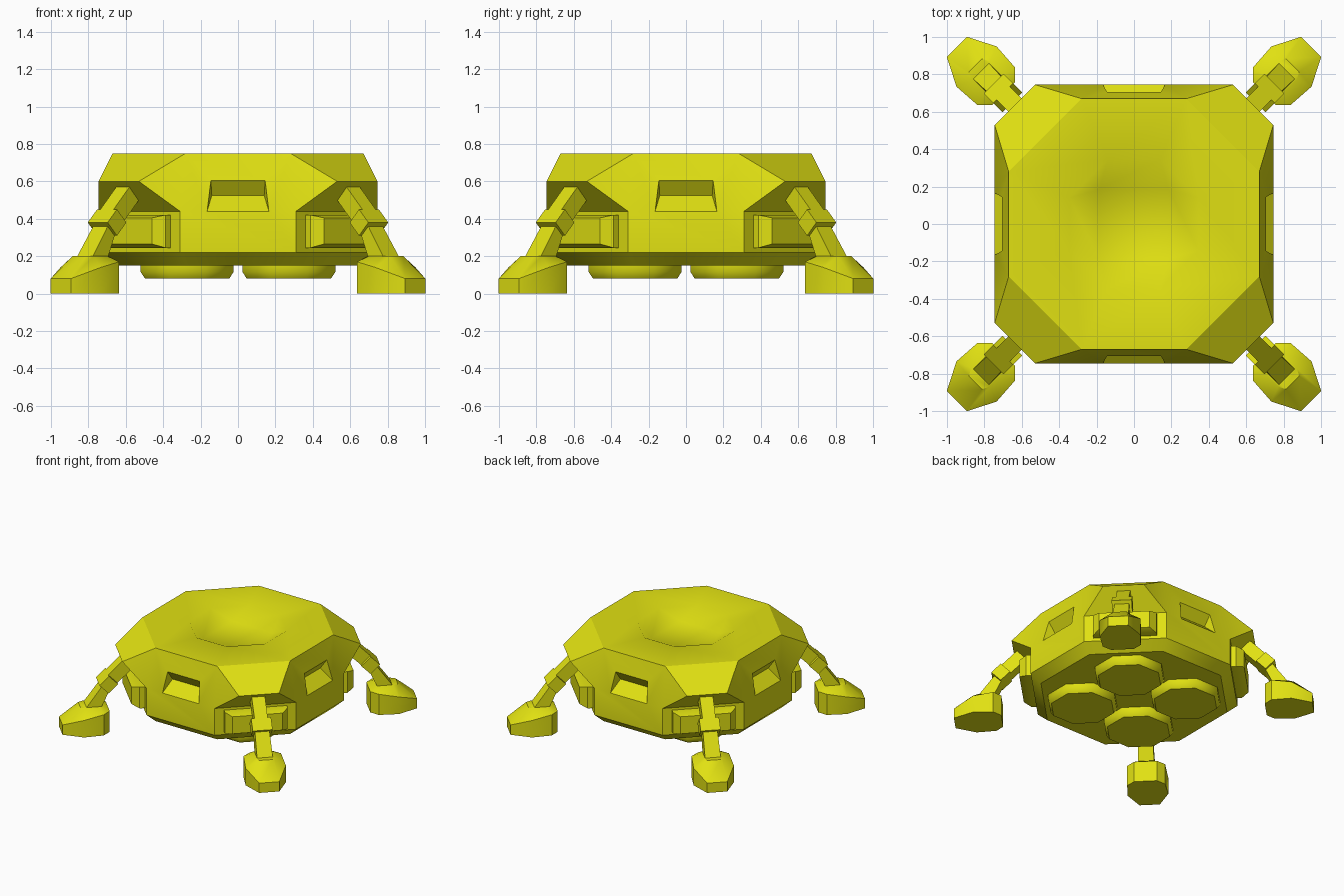
import bpy, bmesh, math
from mathutils import Vector, Matrix

cube = bpy.data.objects.get("Cube")
if cube:
    bpy.data.objects.remove(cube, do_unlink=True)

yellow = bpy.data.materials.new("yellow paint")
yellow.use_nodes = True
yellow.diffuse_color = (0.75, 0.75, 0.006, 1)
yellow.node_tree.nodes["Principled BSDF"].inputs["Base Color"].default_value = (0.75, 0.75, 0.006, 1)


def finish(bm, name, angle, turn=0):
    """Clean up the mesh, make the object, shade it by angle."""
    bmesh.ops.remove_doubles(bm, verts=bm.verts, dist=0.0005)
    bmesh.ops.recalc_face_normals(bm, faces=bm.faces)
    bmesh.ops.rotate(bm, verts=bm.verts, cent=(0, 0, 0), matrix=Matrix.Rotation(turn, 3, 'Z'))
    mesh = bpy.data.meshes.new(name)
    bm.to_mesh(mesh)
    bm.free()
    mesh.materials.append(yellow)
    ob = bpy.data.objects.new(name, mesh)
    bpy.context.collection.objects.link(ob)
    bpy.ops.object.select_all(action='DESELECT')
    ob.select_set(True)
    bpy.context.view_layer.objects.active = ob
    bpy.ops.object.shade_smooth_by_angle(angle=math.radians(angle))
    return ob


def face(bm, points):
    bm.faces.new([bm.verts.new(p) for p in points])


def loft(bm, rings):
    """Skin equal-length rings and cap both ends."""
    loops = [[bm.verts.new(p) for p in ring] for ring in rings]
    n = len(loops[0])
    for a, b in zip(loops, loops[1:]):
        for i in range(n):
            bm.faces.new((a[i], a[(i + 1) % n], b[(i + 1) % n], b[i]))
    bm.faces.new(loops[0])
    bm.faces.new(loops[-1])


def rect(r, t, z0, z1):
    """Upright rectangle at distance r from the centre."""
    return [(r, -t, z0), (r, t, z0), (r, t, z1), (r, -t, z1)]


# Body: one side and one corner, turned four times
side = {
    "rim": (0.67, 0.28, 0.75),
    "shoulder": (0.745, 0.53, 0.60),
    "crease": (0.745, 0.31, 0.44),
    "low": (0.745, 0.31, 0.22),
    "base": (0.67, 0.28, 0.15),
    "win_top": (0.706, 0.145, 0.605),
    "win_low": (0.745, 0.165, 0.44),
    "win_deep": (0.65, 0.14, 0.525),
    "crater": (0.345, 0.14, 0.75),
    "floor": (0.185, 0.185, 0.67),
}
body = bmesh.new()
for k in range(4):
    here = Matrix.Rotation(k * math.pi / 2, 3, 'Z')
    after = Matrix.Rotation((k + 1) * math.pi / 2, 3, 'Z')

    def left(n):
        return here @ Vector(side[n])

    def right(n):
        x, y, z = side[n]
        return here @ Vector((x, -y, z))

    def nxt(n):
        x, y, z = side[n]
        return after @ Vector((x, -y, z))

    # Bands across the side, including the window recess
    for a, b in (("rim", "win_top"), ("win_top", "win_deep"), ("win_deep", "win_low"),
                 ("low", "base"), ("rim", "crater"), ("crater", "floor")):
        face(body, (right(a), left(a), left(b), right(b)))
    face(body, [right(n) for n in ("low", "crease", "win_low")]
         + [left(n) for n in ("win_low", "crease", "low")])
    for p in (left, right):
        face(body, [p(n) for n in ("rim", "crease", "shoulder")])
        face(body, [p(n) for n in ("rim", "crease", "win_low", "win_top")])
        face(body, [p(n) for n in ("win_top", "win_low", "win_deep")])
    # Bands across the corner
    for a, b in (("crater", "rim"), ("rim", "shoulder"), ("shoulder", "crease"),
                 ("crease", "low"), ("low", "base")):
        face(body, (left(a), nxt(a), nxt(b), left(b)))
    face(body, (left("crater"), nxt("crater"), left("floor")))
turns = [Matrix.Rotation(k * math.pi / 2, 3, 'Z') for k in range(4)]
face(body, [m @ Vector(side["floor"]) for m in turns])
bx, by, bz = side["base"]
face(body, [m @ Vector((bx, s * by, bz)) for m in turns for s in (-1, 1)])
finish(body, "body", 32)


# Four octagonal pods under the body
def octagon(cx, cy, half, z):
    rad = half / math.cos(math.pi / 8)
    return [(cx + rad * math.cos((i + 0.5) * math.pi / 4),
             cy + rad * math.sin((i + 0.5) * math.pi / 4), z) for i in range(8)]


for sx, x_name in ((-1, "right"), (1, "left")):
    for sy, y_name in ((-1, "front"), (1, "back")):
        pod = bmesh.new()
        cx, cy = 0.272 * sx, 0.272 * sy
        loft(pod, [octagon(cx, cy, 0.248, 0.16), octagon(cx, cy, 0.248, 0.115),
                   octagon(cx, cy, 0.225, 0.08)])
        finish(pod, y_name + "_" + x_name + "_pod", 50)


def tilted_box(bm, r, z, length, t, thick):
    """Box whose long axis runs outward and down at 45 degrees."""
    m = (Matrix.Translation((r, 0, z)) @ Matrix.Rotation(math.pi / 4, 4, 'Y')
         @ Matrix.Diagonal((length, t, thick, 1)))
    bmesh.ops.create_cube(bm, size=1, matrix=m)


# Corner blocks and legs, built along +x and turned onto each diagonal
foot_half = ((1.34, 0.076, 0.08), (1.19, 0.152, 0.14), (1.04, 0.142, 0.17), (0.985, 0.085, 0.17))
foot_ring = list(foot_half) + [(r, -t, z) for r, t, z in reversed(foot_half)]
ankle_half = ((1.20, 0.05), (1.16, 0.07), (1.06, 0.07), (1.03, 0.05))
ankle_ring = list(ankle_half) + [(r, -t) for r, t in reversed(ankle_half)]
for k, corner in enumerate(("back_left", "back_right", "front_right", "front_left")):
    turn = math.pi / 4 + k * math.pi / 2

    block = bmesh.new()
    loft(block, [rect(0.73, 0.237, 0.245, 0.42), rect(0.785, 0.237, 0.245, 0.42),
                 rect(0.84, 0.19, 0.265, 0.405)])
    finish(block, corner + "_hip_block", 30, turn)

    arm = bmesh.new()
    tilted_box(arm, 0.89, 0.48, 0.26, 0.10, 0.10)
    finish(arm, corner + "_upper_leg", 30, turn)

    knee = bmesh.new()
    tilted_box(knee, 0.99, 0.38, 0.10, 0.15, 0.10)
    finish(knee, corner + "_knee", 30, turn)

    shin = bmesh.new()
    loft(shin, [[(r, t, z) for r, t in ((r0, -w), (r1, -w), (r1, w), (r0, w))]
                for r0, r1, w, z in ((0.965, 1.04, 0.055, 0.36), (1.05, 1.17, 0.06, 0.18))])
    finish(shin, corner + "_shin", 30, turn)

    foot = bmesh.new()
    loft(foot, [[(r, t, 0) for r, t, z in foot_ring], foot_ring,
                [(r, t, 0.20) for r, t in ankle_ring]])
    finish(foot, corner + "_foot", 35, turn)
